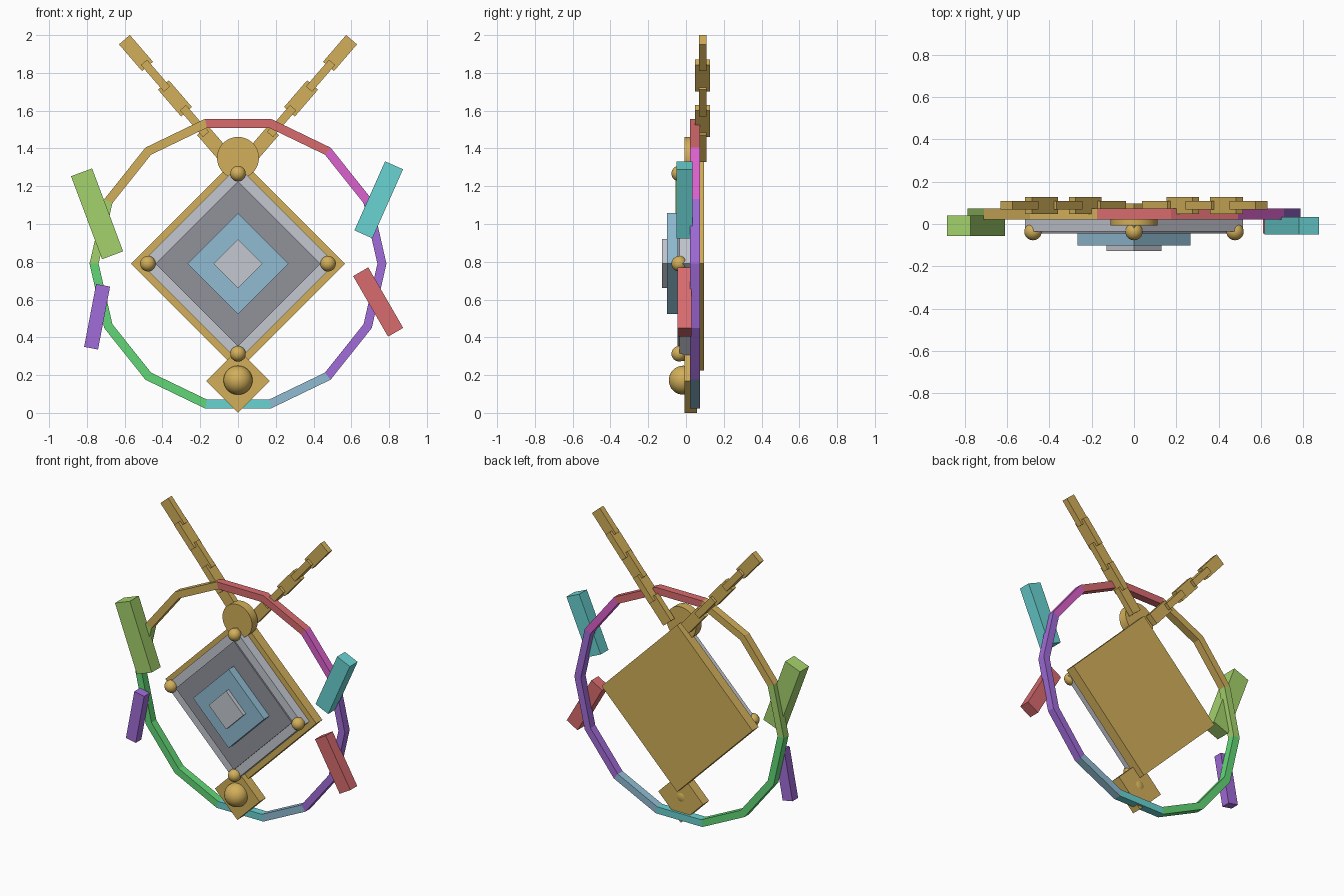
import bpy, bmesh, math
from mathutils import Matrix, Vector

if "Cube" in bpy.data.objects:
    bpy.data.objects.remove(bpy.data.objects["Cube"])


def mat(name, hexcol):
    rgb = [int(hexcol[i:i + 2], 16) / 255 for i in (0, 2, 4)]
    lin = [c / 12.92 if c <= 0.04045 else ((c + 0.055) / 1.055) ** 2.4 for c in rgb]
    m = bpy.data.materials.new(name)
    m.diffuse_color = (*lin, 1)
    m.use_nodes = True
    m.node_tree.nodes["Principled BSDF"].inputs["Base Color"].default_value = m.diffuse_color
    return m


GOLD = mat("gold", "D2AF5A")
RED = mat("red", "D86B6E")
MAGENTA = mat("magenta", "DA62CC")
PURPLE = mat("purple", "A06CD8")
LIME = mat("lime", "A4D26C")
GREEN = mat("green", "62D676")
CYAN = mat("cyan", "6AD2D2")
BLUE = mat("steel_blue", "90BCD2")
LIGHT = mat("light_grey", "C4C8D0")
DARK = mat("dark_grey", "90929A")


def finish(name, bm, mats):
    bmesh.ops.recalc_face_normals(bm, faces=bm.faces)
    me = bpy.data.meshes.new(name)
    bm.to_mesh(me)
    bm.free()
    for m in mats:
        me.materials.append(m)
    ob = bpy.data.objects.new(name, me)
    bpy.context.collection.objects.link(ob)
    return ob


def box(name, centre, size, lean, m):
    """Box with its long axis along z, leaned towards +x by 'lean' degrees."""
    bm = bmesh.new()
    bmesh.ops.create_cube(bm, size=1)
    bm.transform(Matrix.Translation(centre)
                 @ Matrix.Rotation(math.radians(lean), 4, 'Y')
                 @ Matrix.Diagonal((*size, 1)))
    return finish(name, bm, [m])


def diamond(name, z, half, y0, y1, m):
    side = half * math.sqrt(2)
    return box(name, (0, (y0 + y1) / 2, z), (side, y1 - y0, side), 45, m)


def ball(name, centre, r, m):
    bm = bmesh.new()
    bmesh.ops.create_uvsphere(bm, u_segments=32, v_segments=16, radius=r)
    bm.transform(Matrix.Translation(centre))
    for f in bm.faces:
        f.smooth = True
    return finish(name, bm, [m])


CZ = 0.79  # height of the ring and plate centre

# Stepped diamond plates, back to front
diamond("back_plate", CZ, 0.566, 0.03, 0.096, GOLD)
diamond("rim_plate", CZ, 0.515, -0.035, 0.03, LIGHT)
diamond("dark_plate", CZ, 0.436, -0.045, -0.03, DARK)
diamond("blue_plate", CZ, 0.267, -0.101, -0.04, BLUE)
diamond("core_plate", CZ, 0.13, -0.128, -0.09, LIGHT)

# Corner studs
for i, (dx, dz) in enumerate([(1, 0), (0, 1), (-1, 0), (0, -1)]):
    ball(f"stud_{i + 1}", (dx * 0.477, -0.036, CZ + dz * 0.477), 0.041, GOLD)

# Bottom pendant
diamond("pendant_plate", 0.168, 0.168, -0.008, 0.057, GOLD)
ball("pendant_ball", (0, -0.014, 0.173), 0.077, GOLD)

# Top disc
bm = bmesh.new()
bmesh.ops.create_cone(bm, cap_ends=True, segments=40, radius1=0.111, radius2=0.111, depth=0.06)
bm.transform(Matrix.Translation((0, 0.022, 1.35)) @ Matrix.Rotation(math.pi / 2, 4, 'X'))
disc = finish("top_disc", bm, [GOLD])
bpy.context.view_layer.objects.active = disc
disc.select_set(True)
bpy.ops.object.shade_smooth_by_angle(angle=math.radians(35))
disc.select_set(False)

# Fourteen-sided ring with a colour per segment, counted from +x upwards
N = 14
ring_mats = [PURPLE, MAGENTA, RED, GOLD, LIME, GREEN, CYAN, BLUE]
seg_mats = [0, 1, 2, 2, 3, 3, 4, 5, 5, 5, 6, 7, 0, 0]
bm = bmesh.new()
loops = []
for i in range(N):
    a = 2 * math.pi * i / N
    loops.append([bm.verts.new((r * math.cos(a), y, CZ + r * math.sin(a)))
                  for r, y in ((0.786, 0.022), (0.786, 0.074), (0.738, 0.074), (0.738, 0.022))])
for i in range(N):
    p, q = loops[i], loops[(i + 1) % N]
    for k in range(4):
        f = bm.faces.new((p[k], p[(k + 1) % 4], q[(k + 1) % 4], q[k]))
        f.material_index = seg_mats[i]
finish("ring", bm, ring_mats)

# Loose crystal bars around the ring
box("lime_bar", (-0.746, -0.008, 1.054), (0.119, 0.096, 0.469), -20.5, LIME)
box("cyan_bar", (0.745, -0.008, 1.128), (0.104, 0.083, 0.40), 24, CYAN)
box("red_bar", (0.742, -0.008, 0.587), (0.0925, 0.074, 0.37), -30, RED)
box("purple_bar", (-0.746, -0.008, 0.509), (0.075, 0.06, 0.339), 10.8, PURPLE)

# Chains: links alternate between flat and edge-on
for side, label in ((-1, "left"), (1, "right")):
    for i in range(5):
        size = (0.043, 0.08, 0.187) if i % 2 else (0.076, 0.04, 0.187)
        box(f"{label}_chain_link_{i + 1}",
            (side * (0.127 + 0.1033 * i), 0.088, 1.425 + 0.12 * i), size, side * 40.8, GOLD)
